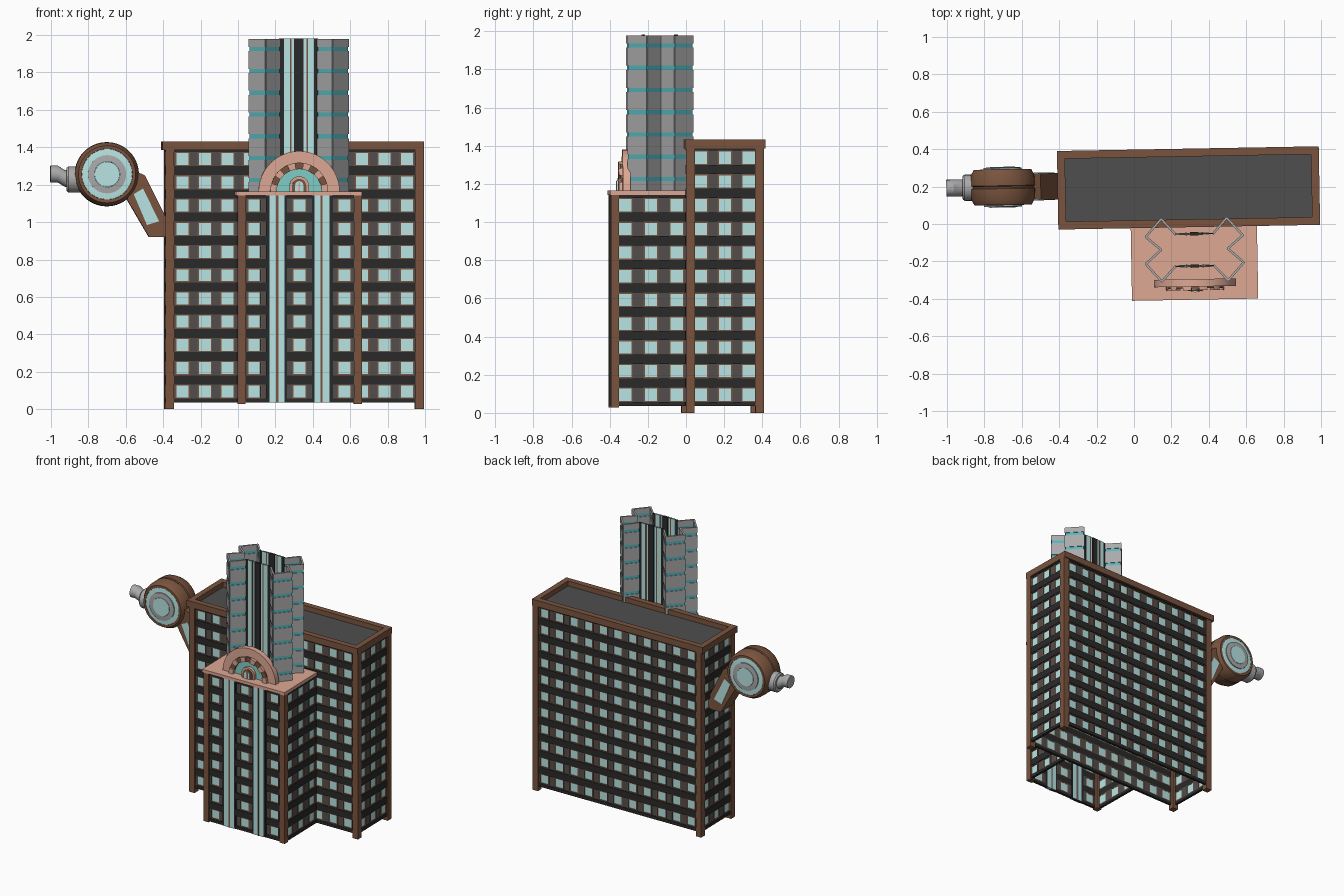
import bpy, bmesh
from math import pi, cos, sin, atan2
from mathutils import Matrix, Vector

if "Cube" in bpy.data.objects:
    bpy.data.objects.remove(bpy.data.objects["Cube"])


def lin(c):
    return (c / 255 / 12.92) if c < 11 else ((c / 255 + 0.055) / 1.055) ** 2.4


COL = dict(brown=(122, 84, 62), black=(42, 42, 42), pier=(84, 78, 78), glass=(184, 230, 228),
           pink=(222, 168, 148), roof=(78, 78, 78), teal=(84, 182, 188), grey=(170, 170, 170),
           aqua=(128, 205, 200))
MATS = {}
for key, c in COL.items():
    MATS[key] = bpy.data.materials.new(key)
    MATS[key].diffuse_color = (*[lin(v) for v in c], 1)

# The whole building sits turned about one degree
TURN = Matrix.Translation((0.3, 0, 0)) @ Matrix.Rotation(0.018, 4, 'Z') @ Matrix.Translation((-0.3, 0, 0))
PARTS = {}
I4 = Matrix.Identity(4)


def part(name, mat):
    return PARTS.setdefault(name, (mat, bmesh.new()))[1]


def box(name, mat, x0, x1, y0, y1, z0, z1, M=I4):
    S = Matrix.Diagonal((x1 - x0, y1 - y0, z1 - z0, 1))
    T = Matrix.Translation(((x0 + x1) / 2, (y0 + y1) / 2, (z0 + z1) / 2))
    bmesh.ops.create_cube(part(name, mat), size=1, matrix=M @ T @ S)


def prism(name, mat, pts, y0, y1):
    """Extrude an x-z outline along y."""
    bm = part(name, mat)
    a = [bm.verts.new((x, y0, z)) for x, z in pts]
    b = [bm.verts.new((x, y1, z)) for x, z in pts]
    bm.faces.new(a)
    bm.faces.new(b[::-1])
    for i in range(len(pts)):
        j = (i + 1) % len(pts)
        bm.faces.new((a[j], a[i], b[i], b[j]))


def lathe(name, mat, prof, M, n=32):
    """Spin (radius, height) points about local z."""
    bm = part(name, mat)
    rings = [[bm.verts.new(M @ Vector((r * cos(2 * pi * i / n), r * sin(2 * pi * i / n), h)))
              for i in range(n)] for r, h in prof]
    for p, q in zip(rings, rings[1:]):
        for i in range(n):
            j = (i + 1) % n
            bm.faces.new((p[i], p[j], q[j], q[i]))
    bm.faces.new(rings[0][::-1])
    bm.faces.new(rings[-1])


ROW0, STEP, HH, HW = 0.095, 0.1242, 0.038, 0.039


def wall(tag, start, angle, length, cols, rows, z0, z1):
    """Window wall: local x runs along the wall, local -y points outwards."""
    M = Matrix.Translation((*start, 0)) @ Matrix.Rotation(angle, 4, 'Z')
    zs = [ROW0 + STEP * i for i in range(rows)]
    lows = [z0] + [z + HH for z in zs]
    highs = [z - HH for z in zs] + [z1]
    for lo, hi in zip(lows, highs):
        box(tag + "_bands", 'black', 0, length, -0.008, 0.01, lo, hi, M)
    lefts = [0] + [c + HW for c in cols]
    rights = [c - HW for c in cols] + [length]
    for z in zs:
        for a, b in zip(lefts, rights):
            box(tag + "_piers", 'pier', a, b, 0, 0.01, z - HH, z + HH, M)
        for c in cols:
            box(tag + "_panes", 'glass', c - 0.032, c + 0.032, 0.003, 0.008, z - 0.032, z + 0.032, M)
            for s in (-1, 1):
                xa, xb = sorted((c + s * 0.032, c + s * HW))
                za, zb = sorted((z + s * 0.032, z + s * HH))
                box(tag + "_frames", 'brown', xa, xb, -0.004, 0.01, z - HH, z + HH, M)
                box(tag + "_frames", 'brown', c - 0.032, c + 0.032, -0.004, 0.01, za, zb, M)


# Main block walls, corner pillars, parapet and roof
X0, X1, Y0, Y1 = -0.375, 0.982, 0.0, 0.383
cols = [-0.297 + 0.12 * i - X0 for i in range(11)]
side = [0.0665 + 0.125 * i for i in range(3)]
wall("main_wall", (X0, Y0), 0, X1 - X0, cols, 11, 0.035, 1.39)
wall("main_wall", (X1, Y1), pi, X1 - X0, cols, 11, 0.035, 1.39)
wall("main_wall", (X1, Y0), pi / 2, Y1 - Y0, side, 11, 0.035, 1.39)
wall("main_wall", (X0, Y1), -pi / 2, Y1 - Y0, side, 11, 0.035, 1.39)
for x in (-0.388, 0.95):
    for y in (-0.013, 0.351):
        box("main_pillars", 'brown', x, x + 0.045, y, y + 0.045, 0, 1.39)
for y in (-0.017, 0.361):
    box("parapet", 'brown', -0.405, 0.995, y, y + 0.042, 1.385, 1.432)
for x in (-0.405, 0.953):
    box("parapet", 'brown', x, x + 0.042, 0.025, 0.361, 1.385, 1.432)
box("main_roof", 'roof', -0.365, 0.955, 0.024, 0.362, 1.385, 1.395)

# Front annex
CX = 0.321
wall("annex_wall", (0.0, -0.388), 0, 0.645, [0.08, 0.321, 0.562], 9, 0.035, 1.145)
aside = [0.063, 0.198, 0.333]
wall("annex_wall", (0.645, -0.388), pi / 2, 0.388, aside, 9, 0.035, 1.145)
wall("annex_wall", (0.0, 0.0), -pi / 2, 0.388, [0.388 - c for c in aside[::-1]], 9, 0.035, 1.145)
for x in (-0.01, 0.612):
    box("annex_pillars", 'brown', x, x + 0.043, -0.4, -0.357, 0.028, 1.145)
box("annex_roof", 'pink', -0.018, 0.657, -0.405, 0.0, 1.143, 1.165)
for s in (-1, 1):
    def strip(name, mat, a, b, y0, y1):
        xa, xb = sorted((CX + s * a, CX + s * b))
        box(name, mat, xa, xb, y0, y1, 0.035, 1.143)
    strip("strip_backing", 'black', 0.07, 0.178, -0.398, -0.376)
    strip("strip_ribs", 'brown', 0.112, 0.124, -0.403, -0.376)
    strip("strip_glass", 'glass', 0.08, 0.112, -0.401, -0.374)
    strip("strip_glass", 'glass', 0.124, 0.16, -0.401, -0.374)


# Arch on the annex roof
def arc(r, a0, a1, n):
    return [(CX + r * cos(a0 + (a1 - a0) * i / n), 1.163 + r * sin(a0 + (a1 - a0) * i / n)) for i in range(n + 1)]


prism("arch_outer", 'pink', arc(0.217, 0, pi, 24) + arc(0.152, pi, 0, 24), -0.335, -0.295)
for i in range(11):
    a, b = pi * i / 11, pi * (i + 1) / 11
    even = i % 2 == 0
    prism("arch_blocks_pink" if even else "arch_blocks_brown", 'pink' if even else 'brown',
          arc(0.155, a, b, 3) + arc(0.12, b, a, 3), -0.355 if even else -0.345, -0.3)
prism("arch_fill", 'aqua', arc(0.122, 0, pi, 20), -0.33, -0.305)
for name, mat, w, h, y in (("arch_door_trim", 'pink', 0.052, 0.082, -0.352),
                           ("arch_door", 'brown', 0.038, 0.068, -0.358),
                           ("arch_door_glass", 'glass', 0.022, 0.056, -0.364)):
    pts = [(CX + w * cos(pi * i / 12), 1.163 + h - w + w * sin(pi * i / 12)) for i in range(13)]
    prism(name, mat, [(CX + w, 1.163)] + pts + [(CX - w, 1.163)], y, -0.32)
box("arch_door_mullion", 'pink', CX - 0.004, CX + 0.004, -0.367, -0.33, 1.163, 1.215)

# Hollow tower: folded side screens with stacked panels over a teal core
ZIG = [(0.10, -0.055), (0.175, 0.03), (0.26, -0.065), (0.178, -0.135),
       (0.262, -0.21), (0.178, -0.305), (0.10, -0.222)]
bands = [1.925 - 0.1165 * k for k in range(7)]
tops = [1.978] + [z - 0.011 for z in bands]
bots = [z + 0.011 for z in bands] + [1.163]
for s in (-1, 1):
    for p, q in zip(ZIG, ZIG[1:]):
        a, b = Vector((CX + s * p[0], p[1])), Vector((CX + s * q[0], q[1]))
        d = b - a
        M = Matrix.Translation((*a, 0)) @ Matrix.Rotation(atan2(d.y, d.x), 4, 'Z')
        box("tower_core", 'teal', 0, d.length, -0.002, 0.002, 1.163, 1.972, M)
        for lo, hi in zip(bots, tops):
            box("tower_panels", 'grey', -0.002, d.length + 0.002, -0.006, 0.006, lo, hi, M)

# Striped screens closing the tower front and back
for y, o in ((-0.225, -1), (-0.053, 1)):
    def bar(name, mat, a, b, t):
        box(name, mat, CX + a, CX + b, y - t, y + t, 1.163, 1.983)
    bar("tower_screen", 'black', -0.103, 0.103, 0.003)
    bar("tower_screen_rib", 'black', -0.022, 0.022, 0.009)
    for s in (-1, 1):
        for name, mat, a, b, t in (("tower_glass", 'glass', 0.048, 0.08, 0.006),
                                   ("tower_glass", 'glass', 0.026, 0.04, 0.006),
                                   ("tower_ribs", 'brown', 0.04, 0.048, 0.008)):
            bar(name, mat, *sorted((s * a, s * b)), t)

# Round pod on the left, its axis along y
PX, PY, PZ = -0.698, 0.215, 1.256
POD = Matrix.Translation((PX, PY, PZ)) @ Matrix.Rotation(pi / 2, 4, 'X')
lathe("pod_shell", 'brown', [(0.136, -0.085), (0.136, -0.095), (0.153, -0.095), (0.17, -0.065), (0.172, -0.008),
                             (0.166, -0.004), (0.166, 0.004), (0.172, 0.008), (0.17, 0.065), (0.153, 0.095),
                             (0.136, 0.095), (0.136, 0.085)], POD, 40)
for s in (-1, 1):
    lathe("pod_glass", 'glass', [(0.135, s * 0.08), (0.135, s * 0.094), (0.1, s * 0.097)], POD, 40)
    lathe("pod_ring", 'grey', [(0.102, s * 0.09), (0.102, s * 0.104), (0.068, s * 0.107), (0.068, s * 0.09)], POD, 40)
    lathe("pod_lens", 'glass', [(0.067, s * 0.09), (0.067, s * 0.109)], POD, 40)

# Bent arm joining the pod to the building
prism("arm", 'brown', [(-0.54, 1.27), (-0.495, 1.25), (-0.385, 1.03), (-0.372, 0.92), (-0.473, 0.92), (-0.59, 1.12)],
      PY - 0.07, PY + 0.07)
prism("arm_glass", 'glass', [(-0.555, 1.15), (-0.505, 1.18), (-0.42, 1.005), (-0.484, 0.984)], PY - 0.074, PY + 0.074)

# Nozzle with a bent pipe
NOZ = Matrix.Translation((PX, PY, PZ - 0.028)) @ Matrix.Rotation(-pi / 2, 4, 'Y')
lathe("nozzle", 'grey', [(0.07, 0.14), (0.07, 0.205), (0.062, 0.215)], NOZ, 24)
bm = part("nozzle_pipe", 'grey')
rings = [[bm.verts.new((x, PY + 0.045 * cos(t * pi / 10), z + 0.045 * sin(t * pi / 10))) for t in range(20)]
         for x, z in ((-0.9, 1.23), (-0.925, 1.235), (-0.96, 1.257), (-1.0, 1.257))]
for p, q in zip(rings, rings[1:]):
    for i in range(20):
        bm.faces.new((p[i], p[(i + 1) % 20], q[(i + 1) % 20], q[i]))
bm.faces.new(rings[0])
bm.faces.new(rings[-1])

# Turn the collected parts into objects
for name, (mat, bm) in PARTS.items():
    bmesh.ops.recalc_face_normals(bm, faces=bm.faces)
    me = bpy.data.meshes.new(name)
    bm.to_mesh(me)
    bm.free()
    me.materials.append(MATS[mat])
    ob = bpy.data.objects.new(name, me)
    ob.matrix_world = TURN
    bpy.context.collection.objects.link(ob)
    if name.startswith(("pod", "nozzle", "arch_outer")):
        bpy.ops.object.select_all(action='DESELECT')
        ob.select_set(True)
        bpy.context.view_layer.objects.active = ob
        bpy.ops.object.shade_smooth_by_angle(angle=0.5)

for m in bpy.data.materials:
    if m.users and not m.is_grease_pencil:
        m.use_nodes = True
        m.node_tree.nodes["Principled BSDF"].inputs["Base Color"].default_value = m.diffuse_color
